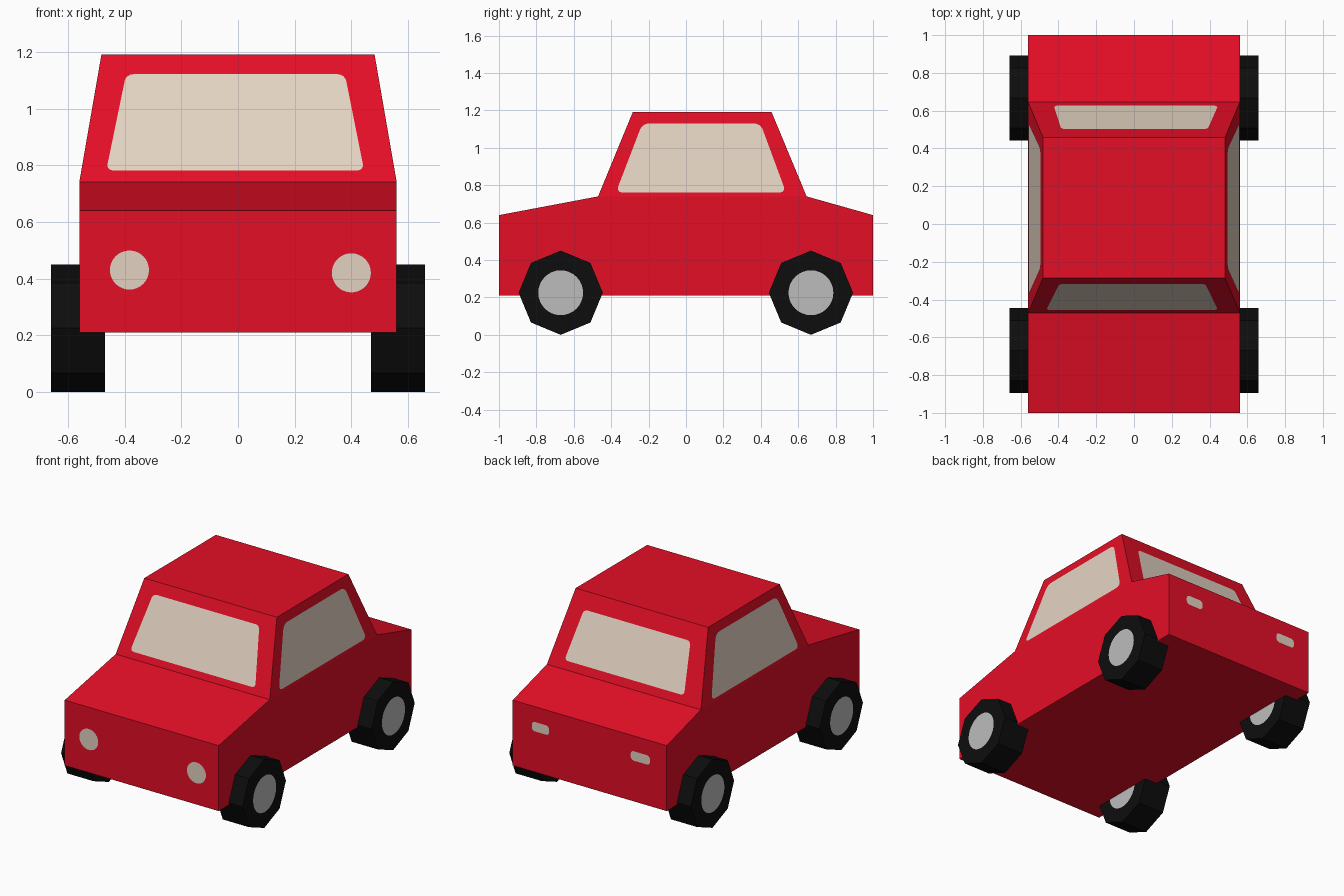
import bpy, bmesh, math
from mathutils import Vector, Matrix

if "Cube" in bpy.data.objects:
    bpy.data.objects.remove(bpy.data.objects["Cube"])


def material(name, srgb):
    m = bpy.data.materials.new(name)
    lin = [((c / 255 + 0.055) / 1.055) ** 2.4 if c > 10 else c / 255 / 12.92 for c in srgb]
    m.diffuse_color = (*lin, 1)
    m.use_nodes = True
    m.node_tree.nodes["Principled BSDF"].inputs["Base Color"].default_value = m.diffuse_color
    return m


RED = material("red paint", (228, 14, 38))
GLASS = material("beige glass", (228, 212, 194))
LAMP = material("pale lamp", (226, 210, 193))
TYRE = material("black rubber", (13, 13, 13))
HUB = material("grey metal", (188, 188, 188))


def finish(name, bm, mat):
    me = bpy.data.meshes.new(name)
    bm.to_mesh(me)
    bm.free()
    me.materials.append(mat)
    ob = bpy.data.objects.new(name, me)
    bpy.context.collection.objects.link(ob)
    return ob


def plate(name, points, outward, mat, rounding=0.0):
    """Thin painted panel just off the surface, with optional rounded corners."""
    bm = bmesh.new()
    f = bm.faces.new([bm.verts.new(p) for p in points])
    f.normal_update()
    if f.normal.dot(Vector(outward)) < 0:
        f.normal_flip()
    shift = f.normal * 0.003
    bmesh.ops.translate(bm, vec=shift, verts=bm.verts[:])
    if rounding:
        bmesh.ops.bevel(bm, geom=bm.verts[:], offset=rounding, segments=4,
                        profile=0.5, affect='VERTICES')
    return finish(name, bm, mat)


# Body: side profile pulled across the width, cabin drawn up from the middle
W, ROOF_W = 0.56, 0.482
Z0, Z1 = 0.74, 1.19
BASE_Y, ROOF_Y = (-0.47, 0.645), (-0.285, 0.458)
profile = [(-1, 0.21), (1, 0.21), (1, 0.64), (BASE_Y[1], Z0), (BASE_Y[0], Z0), (-1, 0.64)]
bm = bmesh.new()
side = bm.faces.new([bm.verts.new((-W, y, z)) for y, z in profile])
ext = bmesh.ops.extrude_face_region(bm, geom=[side], use_keep_orig=True)
bmesh.ops.translate(bm, vec=(2 * W, 0, 0),
                    verts=[v for v in ext["geom"] if isinstance(v, bmesh.types.BMVert)])
deck = next(f for f in bm.faces if all(abs(v.co.z - Z0) < 1e-4 for v in f.verts))
roof = bmesh.ops.extrude_discrete_faces(bm, faces=[deck])["faces"][0]
for v in roof.verts:
    v.co = (math.copysign(ROOF_W, v.co.x), ROOF_Y[0] if v.co.y < 0 else ROOF_Y[1], Z1)
bmesh.ops.recalc_face_normals(bm, faces=bm.faces[:])
finish("car_body", bm, RED)


def slope(a, b, z):
    return a + (b - a) * (z - Z0) / (Z1 - Z0)


# Windscreen and rear window on the sloping ends of the cabin
for name, i, outline in (
        ("windscreen", 0, [(-0.465, 0.78), (0.445, 0.78), (0.377, 1.12), (-0.395, 1.12)]),
        ("rear_window", 1, [(-0.425, 0.79), (0.445, 0.79), (0.39, 1.09), (-0.385, 1.09)])):
    plate(name, [(x, slope(BASE_Y[i], ROOF_Y[i], z), z) for x, z in outline],
          (0, 2 * i - 1, 0), GLASS, 0.025)

# Side windows
outline = [(-0.375, 0.76), (0.535, 0.76), (0.398, 1.13), (-0.233, 1.13)]
for s, label in ((-1, "left"), (1, "right")):
    plate(label + "_side_window", [(s * slope(W, ROOF_W, z), y, z) for y, z in outline],
          (s, 0, 0), GLASS, 0.035)


def disc(cx, cy, r, n=32):
    return [(cx + r * math.cos(2 * math.pi * k / n), cy + r * math.sin(2 * math.pi * k / n))
            for k in range(n)]


# Round headlights and oblong tail lights
for label, x, z in (("left", -0.383, 0.43), ("right", 0.4, 0.42)):
    plate(label + "_headlight", [(px, -1, pz) for px, pz in disc(x, z, 0.069)], (0, -1, 0), LAMP)
for label, x, w in (("left", -0.37, 0.07), ("right", 0.356, 0.063)):
    plate(label + "_tail_light",
          [(x + a * w, 1, 0.51 + b * 0.031) for a, b in ((-1, -1), (1, -1), (1, 1), (-1, 1))],
          (0, 1, 0), LAMP, 0.022)

# Eight-sided wheels with a hub disc on both faces
R, INNER, OUTER = 0.225, 0.47, 0.66
for s, sl in ((-1, "left"), (1, "right")):
    for y, yl in ((-0.67, "front"), (0.668, "rear")):
        bm = bmesh.new()
        place = Matrix.Translation((s * (INNER + OUTER) / 2, y, R)) @ Matrix.Rotation(math.pi / 2, 4, 'Y')
        bmesh.ops.create_cone(bm, cap_ends=True, segments=8, radius1=R, radius2=R,
                              depth=OUTER - INNER, matrix=place)
        finish(f"{yl}_{sl}_wheel", bm, TYRE)
        for x, d, dl in ((OUTER, s, "outer"), (INNER, -s, "inner")):
            plate(f"{yl}_{sl}_{dl}_hub", [(s * x, py, pz) for py, pz in disc(y, R, 0.12)],
                  (d, 0, 0), HUB)
